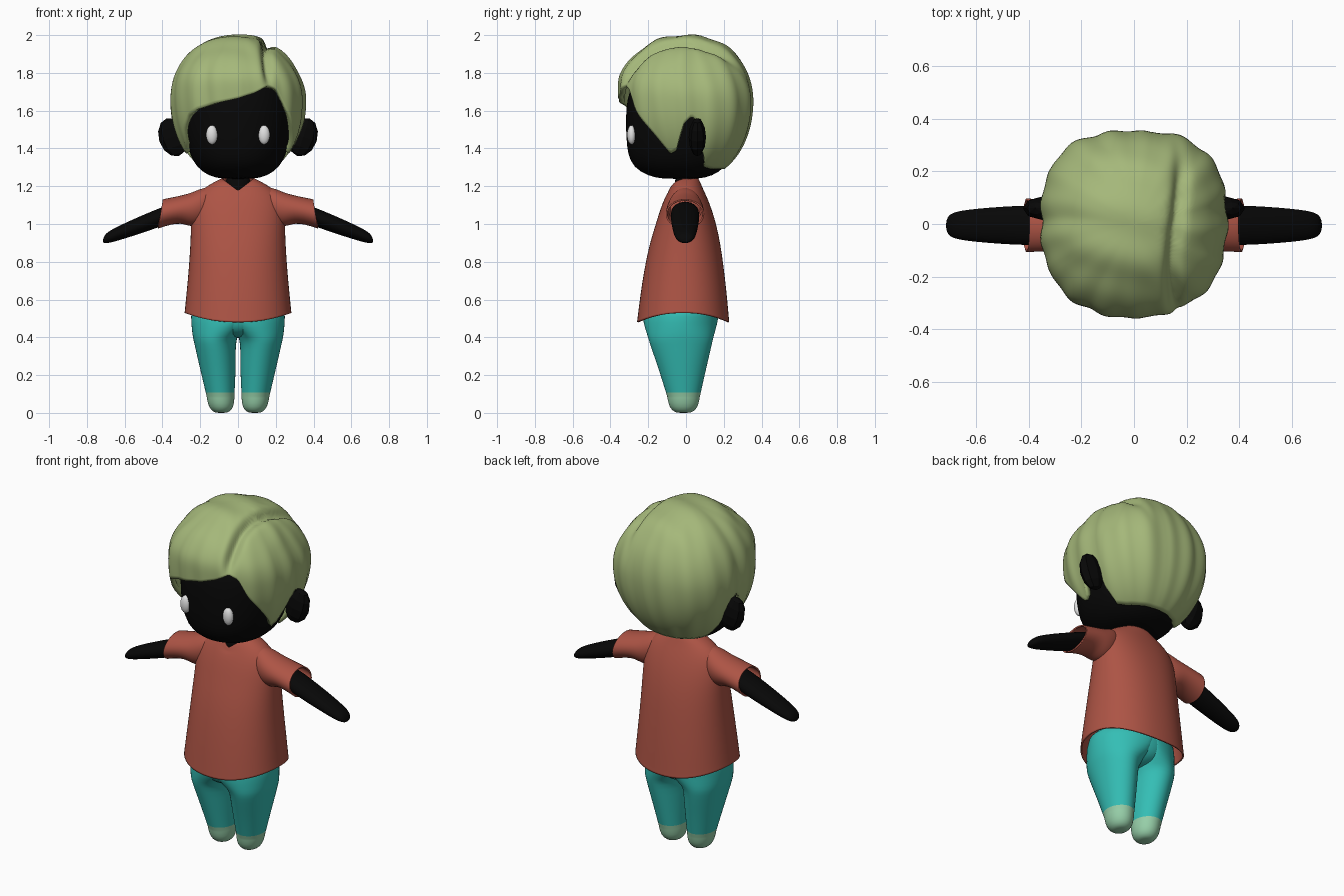
import bpy, bmesh, math
from mathutils import Vector

if "Cube" in bpy.data.objects:
    bpy.data.objects.remove(bpy.data.objects["Cube"])

def mat(name, r, g, b):
    m = bpy.data.materials.new(name)
    m.diffuse_color = [(c / 255 / 12.92 if c < 11 else ((c / 255 + .055) / 1.055) ** 2.4) for c in (r, g, b)] + [1]
    m.use_nodes = True
    m.node_tree.nodes["Principled BSDF"].inputs["Base Color"].default_value = m.diffuse_color
    return m

SKIN = mat("black_skin", 7, 7, 7)
HAIR = mat("sage_hair", 165, 184, 122)
SHIRT = mat("brick_red", 173, 84, 69)
PANTS = mat("teal", 52, 190, 181)
FOOT = mat("pale_green", 150, 206, 168)
EYE = mat("eye_white", 225, 225, 225)

def finish(name, rings, mats, cap0=True, cap1=True, sub=1, mirror=False, thick=0):
    """Skin a list of closed point rings into a smooth object."""
    bm = bmesh.new()
    vs = [[bm.verts.new(p) for p in ring] for ring in rings]
    n = len(rings[0])
    for a, b in zip(vs, vs[1:]):
        for i in range(n):
            j = (i + 1) % n
            bm.faces.new((a[i], a[j], b[j], b[i]))
    if cap0:
        bm.faces.new(vs[0][::-1])
    if cap1:
        bm.faces.new(vs[-1])
    bmesh.ops.recalc_face_normals(bm, faces=bm.faces)
    # open tubes: make sure the normals point outward
    bm.faces.ensure_lookup_table()
    f = bm.faces[n // 8]
    mid = sum((Vector(p) for p in rings[0]), Vector()) / n
    if not (cap0 or cap1) and f.normal.dot(f.calc_center_median() - mid) < 0:
        bmesh.ops.reverse_faces(bm, faces=bm.faces)
    for f in bm.faces:
        f.smooth = True
    me = bpy.data.meshes.new(name)
    bm.to_mesh(me)
    bm.free()
    for m in mats:
        me.materials.append(m)
    ob = bpy.data.objects.new(name, me)
    bpy.context.collection.objects.link(ob)
    if mirror:
        mod = ob.modifiers.new("mirror", 'MIRROR')
        mod.use_mirror_merge = False
    if sub:
        mod = ob.modifiers.new("smooth", 'SUBSURF')
        mod.levels = mod.render_levels = sub
    if thick:
        mod = ob.modifiers.new("thickness", 'SOLIDIFY')
        mod.thickness, mod.offset = thick, -1
    return ob

def oval(hx, hy, n=32, e=2.0):
    """Superellipse outline, starting at +x."""
    out = []
    for i in range(n):
        c, s = math.cos(2 * math.pi * i / n), math.sin(2 * math.pi * i / n)
        out.append((hx * math.copysign(abs(c) ** (2 / e), c), hy * math.copysign(abs(s) ** (2 / e), s)))
    return out

def stack(rows, n=32, e=2.0):
    """Rings from rows of (z, centre x, centre y, half x, half y)."""
    return [[(cx + x, cy + y, z) for x, y in oval(hx, hy, n, e)] for z, cx, cy, hx, hy in rows]

def limb(rows, tilt, n=24):
    """Rings from rows of (x, z, half height, half depth) along the arm."""
    t = math.tan(tilt)
    return [[(x + t * a, -.005 + b, z + a) for a, b in oval(hz, hy, n)] for x, z, hz, hy in rows]

def ball(name, loc, size, m, seg, rings, rot=0):
    bpy.ops.mesh.primitive_uv_sphere_add(segments=seg, ring_count=rings, location=loc, rotation=(0, rot, 0))
    ob = bpy.context.object
    ob.name, ob.scale = name, size
    ob.data.materials.append(m)
    return ob

def step(a, b, v):
    t = min(1, max(0, (v - a) / (b - a)))
    return t * t * (3 - 2 * t)

# head and neck
finish("head", stack([(1.238, 0, -.03, .08, .09), (1.253, 0, -.03, .155, .17), (1.30, 0, -.035, .22, .245),
                      (1.37, 0, -.03, .258, .28), (1.46, 0, -.03, .277, .288), (1.56, 0, -.03, .282, .29),
                      (1.66, 0, -.03, .278, .285), (1.76, 0, -.02, .25, .26), (1.85, 0, -.01, .17, .19),
                      (1.89, 0, 0, .08, .1)], e=2.15), [SKIN])
finish("neck", stack([(1.08, 0, 0, .07, .065), (1.18, 0, 0, .07, .062), (1.28, 0, 0, .066, .06)]), [SKIN])

# ears and eyes
for s, side in ((-1, "left"), (1, "right")):
    ball(side + "_ear", (s * .345, .06, 1.46), (.075, .046, .105), SKIN, 8, 6, s * math.radians(18))
    eye = ball(side + "_eye", (s * .138, -.288, 1.472), (.031, .024, .051), EYE, 20, 12)
    for p in eye.data.polygons:
        p.use_smooth = True

# shirt body with curved hem and V neck
rows = [(.505, 0, -.015, .284, .245), (.52, 0, -.015, .282, .243), (.62, 0, -.013, .273, .232),
        (.76, 0, -.01, .261, .212), (.9, 0, -.005, .252, .187), (1.0, 0, 0, .249, .16), (1.08, 0, 0, .246, .136),
        (1.15, 0, 0, .225, .108), (1.195, 0, 0, .175, .086), (1.228, 0, 0, .115, .073), (1.242, 0, 0, .085, .064)]
body = stack(rows, 40, 2.2)
for k, ring in enumerate(body):
    for i, (x, y, z) in enumerate(ring):
        a = 2 * math.pi * i / 40
        z += .025 * math.cos(2 * a) * (1 - step(.5, .8, z))
        if k >= len(rows) - 3 and y < 0:
            v = max(0, 1 - abs(x) / .085)
            j = k - len(rows) + 3
            z -= v * (.045, .058, .066)[j]
            y -= v * (.016, .022, .028)[j]
        ring[i] = (x, y, z)
finish("shirt_body", body, [SHIRT], False, False, thick=.008)

# sleeves, tapered into the body at the shoulder
finish("sleeves", limb([(.13, 1.10, .10, .06), (.18, 1.095, .10, .082), (.22, 1.085, .100, .092),
                        (.255, 1.080, .088, .096), (.29, 1.080, .077, .098), (.34, 1.072, .073, .1),
                        (.405, 1.055, .078, .103), (.41, 1.053, .078, .103)], -.15),
       [SHIRT], False, False, mirror=True, thick=.008)

# arms
finish("arms", limb([(.28, 1.085, .055, .075), (.40, 1.04, .059, .077), (.50, 1.003, .055, .072),
                     (.60, .965, .048, .064), (.67, .938, .040, .055), (.70, .928, .030, .044),
                     (.713, .924, .016, .024)], -.35), [SKIN], mirror=True)

# trouser legs with feet, flattened where they meet
legs = stack([(.0, .088, -.013, .02, .024), (.004, .088, -.013, .043, .05), (.03, .089, -.013, .066, .076),
              (.075, .092, -.013, .073, .085), (.083, .092, -.013, .0735, .086), (.09, .093, -.013, .074, .088),
              (.20, .103, -.018, .09, .117), (.30, .114, -.023, .103, .146), (.37, .122, -.027, .110, .166),
              (.40, .115, -.028, .125, .174), (.45, .07, -.029, .176, .189), (.50, .02, -.03, .23, .203),
              (.60, .0, -.015, .25, .198)])
legs = [[(max(x, .001), y, z) for x, y, z in r] for r in legs]
ob = finish("legs", legs, [PANTS, FOOT], mirror=True)
for p in ob.data.polygons:
    if p.center.z < .088:
        p.material_index = 1
# seat of the trousers, bridging both legs
finish("trouser_seat", stack([(.395, 0, -.028, .03, .08), (.415, 0, -.028, .10, .155), (.45, 0, -.029, .18, .187),
                              (.50, 0, -.03, .235, .203), (.60, 0, -.015, .245, .197)]), [PANTS])

# hair: a cap ending at a hairline given by (degrees from the front, height)
LINE = [(-180, 1.29), (-130, 1.29), (-116, 1.30), (-108, 1.38), (-103, 1.53), (-95, 1.57), (-88, 1.53),
        (-80, 1.39), (-73, 1.37), (-64, 1.42), (-54, 1.51), (-46, 1.57), (-36, 1.605), (-20, 1.637), (0, 1.665),
        (15, 1.695), (27, 1.74), (35, 1.71), (43, 1.61), (58, 1.49), (73, 1.37), (80, 1.39), (88, 1.53),
        (95, 1.57), (103, 1.53), (108, 1.38), (116, 1.30), (130, 1.29), (180, 1.29)]

def hairline(d):
    for (a, za), (b, zb) in zip(LINE, LINE[1:]):
        if a <= d <= b:
            return za + (zb - za) * (d - a) / (b - a)

def hair_point(d, t):
    a = math.radians(d)
    h = hairline(d)
    c = (h - 1.65) / (.35 if h > 1.65 else .42)
    phi = .03 + (math.acos(c) - .03) * t
    cz, s = math.cos(phi), math.sin(phi)
    z = 1.65 + cz * (.35 if cz > 0 else .42)
    r = .355 * s ** .85
    # squarish plan, fuller at the back corners
    r *= 1 + (.09 if abs(d) > 90 else .05) * math.sin(2 * a) ** 2 * s * s
    # soft forelock bulge and strand ripples
    r += .022 * max(0, math.cos(a)) * math.exp(-((z - 1.8) / .09) ** 2) * s
    r += s * s * (.006 * abs(math.sin(a * 5.5 + 1.5 * z)) + .004 * math.sin(a * 17 + 4 * z) - .004)
    p = Vector((r * math.sin(a), -r * math.cos(a), z))
    # parting groove and the lower lobe beside it
    fade = step(1.68, 1.84, z)
    part = .165 + .015 * math.sin(p.y * 9)
    g = .095 * math.exp(-((p.x - part) / .026) ** 2) * (1 - .8 * step(.1, .3, p.y))
    g += .03 * step(part - .02, part + .02, p.x) * (1 - step(.1, .3, p.y))
    ridge = .011 * math.sin(p.y * 34 + p.x * 9) * step(.0, .12, abs(p.x - part)) * step(1.8, 1.95, z)
    o = Vector((0, 0, 1.6))
    return o + (p - o) * (1 - g * fade + ridge)

N, M = 180, 36
finish("hair", [[hair_point(-180 + 360 * i / N, j / M) for i in range(N)] for j in range(M + 1)],
       [HAIR], True, False, sub=0, thick=.028)
